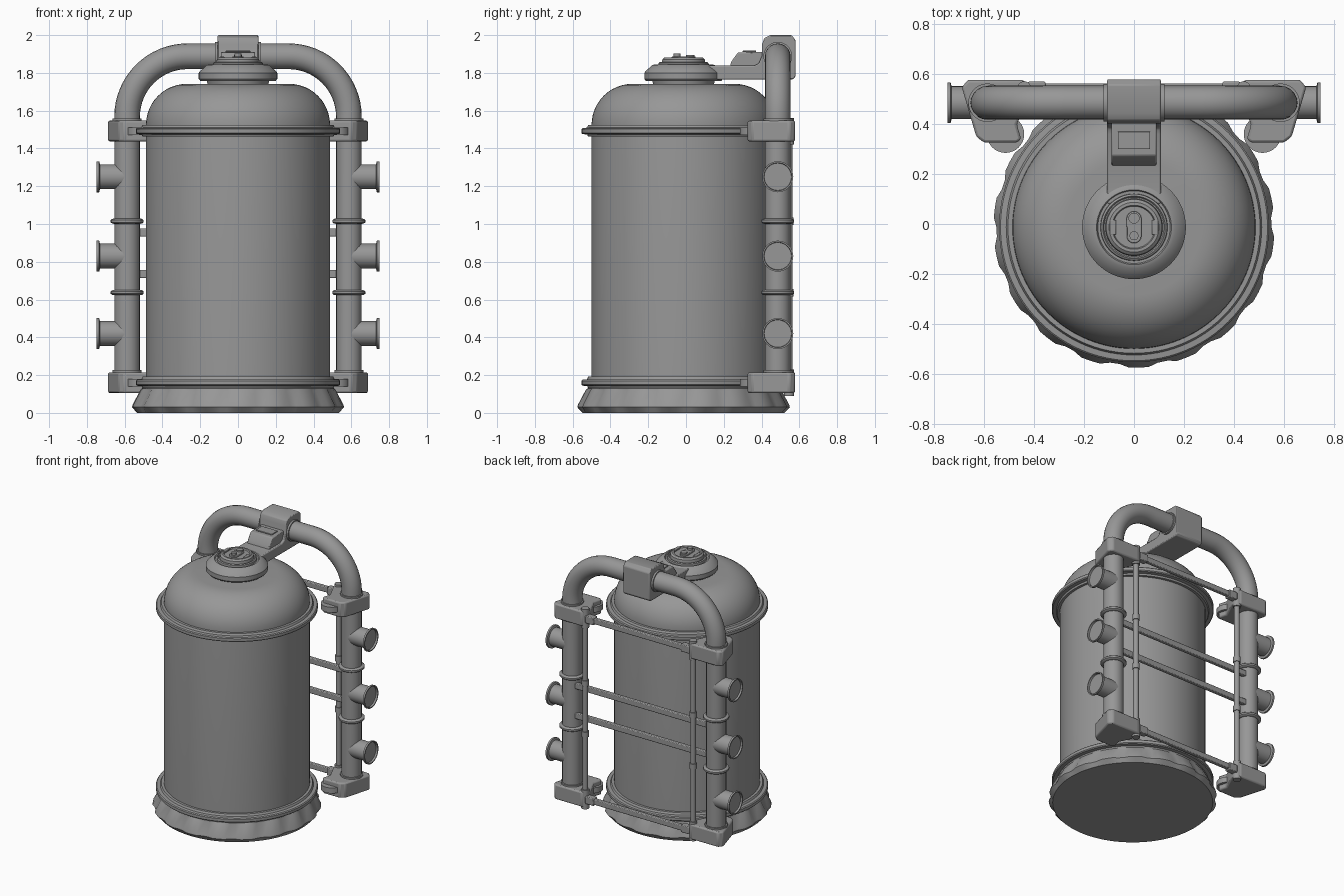
import bpy, bmesh, math
from mathutils import Matrix, Vector

if "Cube" in bpy.data.objects:
    bpy.data.objects.remove(bpy.data.objects["Cube"])

grey = bpy.data.materials.new("mid_grey")
grey.use_nodes = True
GREY = (0.31, 0.31, 0.31, 1)
grey.diffuse_color = GREY
grey.node_tree.nodes["Principled BSDF"].inputs["Base Color"].default_value = GREY

TANK_Y = -0.013
PIPE_X, PIPE_Y, PIPE_R, ARCH_Z = 0.587, 0.486, 0.068, 1.888
TURN = {"z": Matrix(), "x": Matrix.Rotation(math.pi / 2, 4, "Y"),
        "-x": Matrix.Rotation(-math.pi / 2, 4, "Y")}


def finish(name, bm, bevel=0.0, angle=35):
    bmesh.ops.recalc_face_normals(bm, faces=bm.faces)
    mesh = bpy.data.meshes.new(name)
    bm.to_mesh(mesh)
    bm.free()
    mesh.materials.append(grey)
    obj = bpy.data.objects.new(name, mesh)
    bpy.context.collection.objects.link(obj)
    if bevel:
        mod = obj.modifiers.new("bevel", "BEVEL")
        mod.width, mod.segments, mod.limit_method = bevel, 2, "ANGLE"
    bpy.ops.object.select_all(action="DESELECT")
    obj.select_set(True)
    bpy.context.view_layer.objects.active = obj
    bpy.ops.object.shade_smooth_by_angle(angle=math.radians(angle))
    return obj


def lathe(name, profile, at, axis="z", sides=64, dent=None):
    """Spin (radius, height) points about an axis and close both ends."""
    bm = bmesh.new()
    rings = []
    for k, (r, h) in enumerate(profile):
        ring = []
        for i in range(sides):
            a = 2 * math.pi * i / sides
            rr = r - (dent(i, k) if dent else 0)
            ring.append(bm.verts.new((rr * math.cos(a), rr * math.sin(a), h)))
        rings.append(ring)
    for a, b in zip(rings, rings[1:]):
        for i in range(sides):
            j = (i + 1) % sides
            bm.faces.new((a[i], a[j], b[j], b[i]))
    bm.faces.new(rings[0])
    bm.faces.new(rings[-1])
    bm.transform(Matrix.Translation(at) @ TURN[axis])
    return finish(name, bm)


def prism(name, outline, low, high, along="z", bevel=0.006):
    """Extrude an outline: (x, y) along z, or (y, z) along x."""
    bm = bmesh.new()

    def vert(p, t):
        return bm.verts.new((p[0], p[1], t) if along == "z" else (t, p[0], p[1]))

    a = [vert(p, low) for p in outline]
    b = [vert(p, high) for p in outline]
    bm.faces.new(a)
    bm.faces.new(b)
    for i in range(len(a)):
        j = (i + 1) % len(a)
        bm.faces.new((a[i], a[j], b[j], b[i]))
    return finish(name, bm, bevel)


def box(name, centre, size, bevel=0.005):
    bm = bmesh.new()
    bmesh.ops.create_cube(bm, size=1)
    bm.transform(Matrix.Translation(centre) @ Matrix.Diagonal((*size, 1)))
    return finish(name, bm, bevel)


def cylinder(name, at, radius, low, high, axis="z", sides=32):
    return lathe(name, [(radius, low), (radius, high)], at, axis, sides)


# Tank shell with rounded shoulder
shoulder = [(0.27 + 0.217 * math.cos(t * math.pi / 24), 1.525 + 0.217 * math.sin(t * math.pi / 24))
            for t in range(13)]
lathe("tank_shell", [(0.487, 0.12)] + shoulder, (0, TANK_Y, 0), sides=96)

# Flared foot with shallow notches around the skirt
lathe("foot", [(0.535, 0), (0.563, 0.03), (0.560, 0.042), (0.520, 0.118), (0.510, 0.13), (0.48, 0.135)],
      (0, TANK_Y, 0), sides=90,
      dent=lambda i, k: 0.012 if k in (1, 2, 3) and i % 5 < 2 else 0)

# Clamping bands
for label, z in (("lower", 0.16), ("upper", 1.492)):
    lathe(label + "_band", [(0.48, -0.03), (0.505, -0.03), (0.51, -0.018), (0.535, -0.016), (0.541, -0.01),
                            (0.541, 0.01), (0.535, 0.016), (0.512, 0.018), (0.505, 0.032), (0.48, 0.032)],
          (0, TANK_Y, z), sides=96)

# Lid and valve on top
lathe("lid", [(0.16, 1.735), (0.165, 1.758), (0.2, 1.758), (0.208, 1.768), (0.208, 1.8), (0.198, 1.812),
              (0.165, 1.842), (0.15, 1.845), (0.145, 1.836), (0.135, 1.836)], (0, TANK_Y, 0))
lathe("valve", [(0.135, 1.83), (0.133, 1.852), (0.125, 1.857), (0.12, 1.85), (0.115, 1.85), (0.112, 1.872),
                (0.1, 1.882), (0.088, 1.882), (0.084, 1.874)], (0, TANK_Y, 0))
slot = [(0.03 * math.cos(t * math.pi / 8), TANK_Y + 0.03 * math.sin(t * math.pi / 8) + (0.034 if t <= 8 else -0.034))
        for t in range(17)]
prism("valve_slot_plate", slot, 1.87, 1.886, bevel=0.003)
cylinder("valve_pin", (0, TANK_Y - 0.034, 0), 0.018, 1.88, 1.902, sides=20)
cylinder("valve_knob", (0, TANK_Y + 0.036, 0), 0.022, 1.88, 1.896, sides=20)
for s in (1, -1):
    box("valve_grip", (s * 0.085, TANK_Y, 1.88), (0.025, 0.06, 0.012), 0.003)

# Arm and saddle joining the lid to the arch
prism("saddle_arm", [(0.08, 1.765), (0.565, 1.765), (0.58, 1.78), (0.58, 1.975), (0.558, 2.0), (0.445, 2.0),
                     (0.415, 1.985), (0.402, 1.95), (0.402, 1.89), (0.385, 1.85), (0.36, 1.838), (0.08, 1.838)],
      -0.108, 0.108, "x")
prism("arm_step", [(0.232, 1.83), (0.24, 1.86), (0.275, 1.908), (0.41, 1.912), (0.41, 1.83)], -0.09, 0.09, "x")
box("arm_step_plate", (0, 0.335, 1.914), (0.13, 0.07, 0.008), 0.002)

# Pipe arch: two uprights and a rounded top, as one swept tube
bend = 0.32
half = [(PIPE_X, 0.12)] + [(PIPE_X - bend + bend * math.cos(t * math.pi / 32),
                            ARCH_Z - bend + bend * math.sin(t * math.pi / 32)) for t in range(17)]
path = half + [(-x, z) for x, z in reversed(half)]
curve = bpy.data.curves.new("pipe_arch", "CURVE")
curve.dimensions = "3D"
curve.bevel_depth, curve.bevel_resolution, curve.use_fill_caps = PIPE_R, 8, True
spline = curve.splines.new("POLY")
spline.points.add(len(path) - 1)
for point, (x, z) in zip(spline.points, path):
    point.co = (x, PIPE_Y, z, 1)
arch = bpy.data.objects.new("pipe_arch", curve)
bpy.context.collection.objects.link(arch)
curve.materials.append(grey)
bpy.ops.object.select_all(action="DESELECT")
arch.select_set(True)
bpy.context.view_layer.objects.active = arch
bpy.ops.object.convert(target="MESH")
bpy.ops.object.shade_smooth_by_angle(angle=math.radians(40))

CLAMP = [(0.69, 0.548), (0.665, 0.578), (0.445, 0.578), (0.412, 0.548), (0.418, 0.51), (0.47, 0.4),
         (0.452, 0.34), (0.47, 0.326), (0.60, 0.326), (0.632, 0.35)]

for s, side in ((1, "left"), (-1, "right")):
    foot = Vector((s * PIPE_X, PIPE_Y, 0))
    # Clamps with lugs gripping the bands
    for label, z in (("lower", 0.16), ("upper", 1.492)):
        prism(f"{side}_{label}_clamp", [(s * x, y) for x, y in CLAMP], z - 0.055, z + 0.055, bevel=0.01)
        cylinder(f"{side}_{label}_lug", (s * 0.515, 0.36, z), 0.075, -0.02, 0.02)
        cylinder(f"{side}_{label}_collar", foot, 0.077, z + 0.05, z + 0.066)
        cylinder(f"{side}_{label}_rod_socket", (s * 0.44, 0.545, z), 0.027, -0.07, 0.07, sides=20)
    # Pipe rings
    for z in (0.637, 1.015):
        lathe(f"{side}_pipe_ring", [(0.07, -0.014), (0.08, -0.012), (0.087, -0.006), (0.087, 0.006),
                                    (0.08, 0.012), (0.07, 0.014)], foot + Vector((0, 0, z)), sides=32)
        cylinder(f"{side}_rod_collar", (s * 0.44, 0.545, z), 0.025, -0.02, 0.02, sides=20)
    # Outlet stubs with flanged, slightly recessed ends
    for z in (0.42, 0.83, 1.25):
        lathe(f"{side}_outlet", [(0.066, 0), (0.066, 0.144), (0.082, 0.148), (0.082, 0.161), (0.074, 0.161),
                                 (0.072, 0.148)],
              foot + Vector((0, 0, z)), "x" if s > 0 else "-x", sides=32)
    # Arch collars beside the saddle
    cylinder(f"{side}_arch_collar", (0, PIPE_Y, ARCH_Z), 0.076, 0.1, 0.122, "x" if s > 0 else "-x")
    # Thin upright rod
    cylinder(f"{side}_rod", (s * 0.44, 0.545, 0), 0.019, 0.16, 1.49, sides=20)
    # Bar end sockets
    for z in (0.16, 1.492):
        box(f"{side}_bar_socket", (s * 0.39, 0.548, z), (0.07, 0.045, 0.055))

# Cross bars at the back
for z in (0.16, 1.492):
    box("outer_cross_bar", (0, 0.55, z), (0.8, 0.028, 0.04))
for z in (0.735, 0.955):
    box("middle_cross_bar", (0, 0.515, z), (1.1, 0.028, 0.042))
